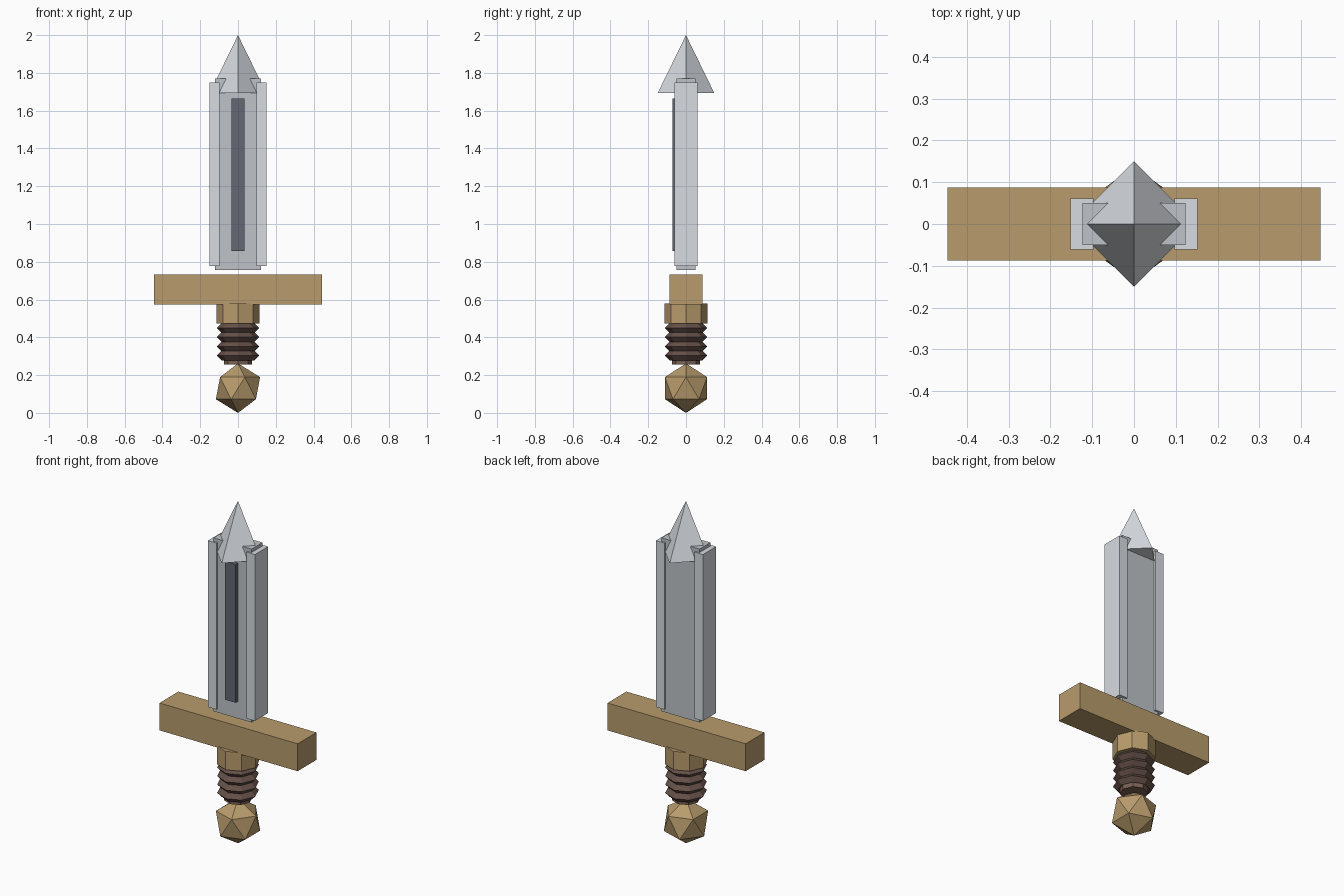
import bpy
from math import pi

if "Cube" in bpy.data.objects:
    bpy.data.objects.remove(bpy.data.objects["Cube"])


def material(name, r, g, b):
    m = bpy.data.materials.new(name)
    m.diffuse_color = (r, g, b, 1)
    m.use_nodes = True
    m.node_tree.nodes["Principled BSDF"].inputs["Base Color"].default_value = m.diffuse_color
    return m


BRASS = material("brass", 0.48, 0.33, 0.15)
STEEL = material("steel", 0.52, 0.55, 0.58)
BRIGHT = material("bright_steel", 0.68, 0.71, 0.75)
DARK = material("dark_steel", 0.13, 0.14, 0.17)
LEATHER = material("leather", 0.13, 0.08, 0.065)
WOOD = material("wood", 0.2, 0.12, 0.09)


def finish(name, mat):
    ob = bpy.context.object
    ob.name = name
    ob.data.materials.append(mat)
    return ob


def box(name, mat, x, y, z):
    """Box from (min, max) ranges on each axis."""
    lo, hi = zip(x, y, z)
    bpy.ops.mesh.primitive_cube_add(size=1, location=[(a + b) / 2 for a, b in zip(lo, hi)])
    ob = finish(name, mat)
    ob.scale = [b - a for a, b in zip(lo, hi)]
    bpy.ops.object.transform_apply(location=False, rotation=False, scale=True)


def column(name, mat, sides, r0, r1, z0, z1):
    """Straight or tapered low-poly column around the z axis."""
    bpy.ops.mesh.primitive_cone_add(vertices=sides, radius1=r0, radius2=r1,
                                    depth=z1 - z0, location=(0, 0, (z0 + z1) / 2))
    finish(name, mat)


# Pommel
bpy.ops.mesh.primitive_ico_sphere_add(subdivisions=1, radius=0.131, location=(0, 0, 0.131))
finish("pommel", BRASS)

# Grip core with wrapped ridges
column("grip_core", WOOD, 8, 0.075, 0.075, 0.257, 0.52)
for i in range(4):
    bpy.ops.mesh.primitive_torus_add(major_segments=8, minor_segments=4, major_radius=0.086,
                                     minor_radius=0.026, location=(0, 0, 0.303 + 0.049 * i))
    finish(f"grip_ring_{i + 1}", LEATHER)

# Collar and crossguard
column("collar", BRASS, 8, 0.114, 0.114, 0.472, 0.58)
box("crossguard", BRASS, (-0.446, 0.446), (-0.087, 0.087), (0.573, 0.733))

# Blade core, two edge bars and front groove strip
box("blade_core", STEEL, (-0.123, 0.123), (-0.05, 0.05), (0.757, 1.77))
for side, name in ((-1, "left"), (1, "right")):
    box(f"blade_edge_{name}", BRIGHT, sorted((side * 0.097, side * 0.152)),
        (-0.061, 0.061), (0.778, 1.75))
box("groove_strip", DARK, (-0.035, 0.035), (-0.072, -0.04), (0.857, 1.665))

# Pyramid tip
column("blade_tip", BRIGHT, 4, 0.15, 0, 1.693, 2.0)
